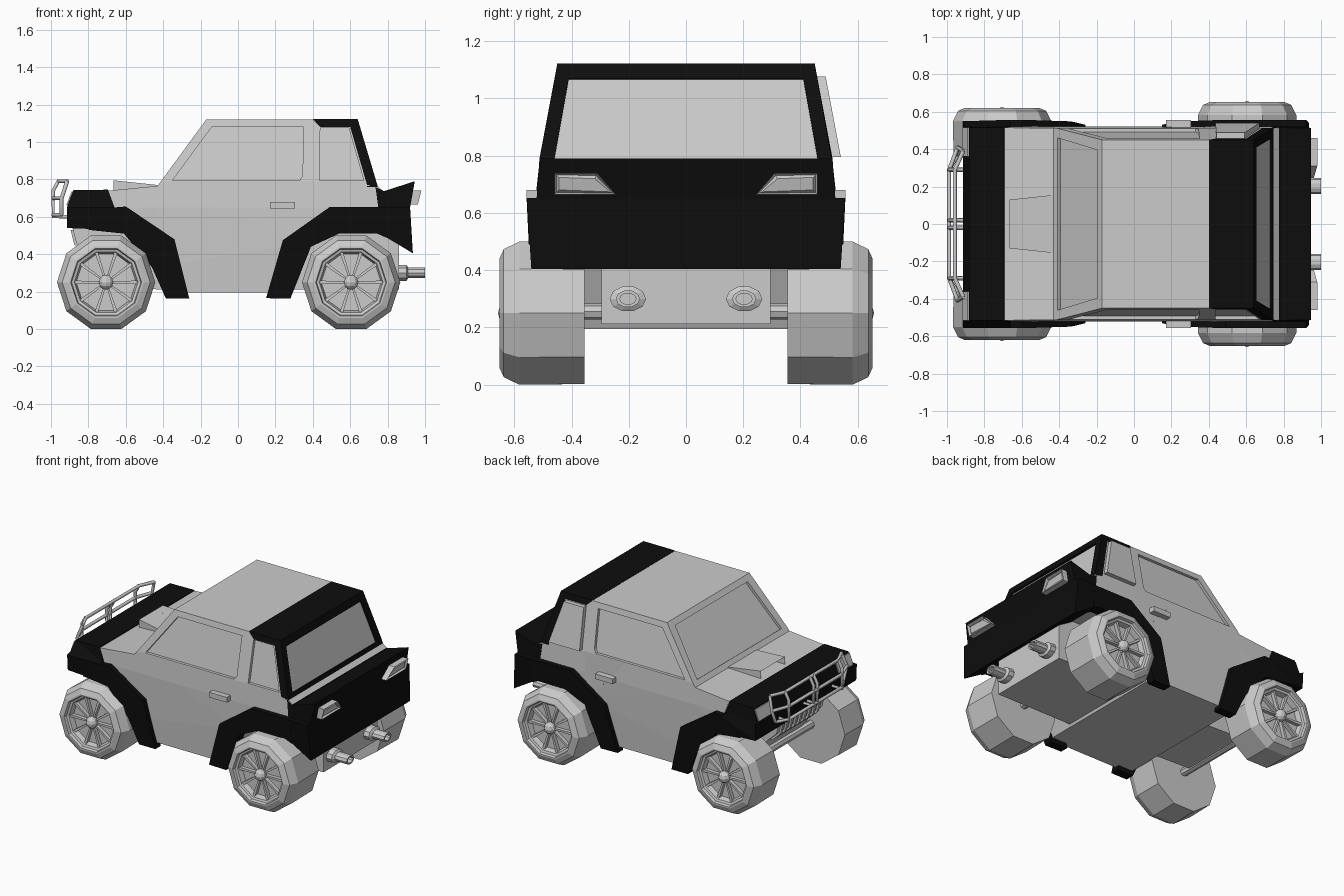
import bpy, bmesh
from math import pi, cos, sin
from mathutils import Vector, Matrix

if "Cube" in bpy.data.objects:
    bpy.data.objects.remove(bpy.data.objects["Cube"])

BLACK = bpy.data.materials.new("black_trim")
BLACK.diffuse_color = (0.004, 0.004, 0.004, 1)
BLACK.use_nodes = True
BLACK.node_tree.nodes["Principled BSDF"].inputs["Base Color"].default_value = BLACK.diffuse_color


def finish(name, bm, mat=None):
    bmesh.ops.recalc_face_normals(bm, faces=bm.faces[:])
    me = bpy.data.meshes.new(name)
    bm.to_mesh(me)
    bm.free()
    ob = bpy.data.objects.new(name, me)
    bpy.context.collection.objects.link(ob)
    if mat:
        me.materials.append(mat)
    return ob


def slab(bm, pts, vec):
    """Polygon extruded along a vector."""
    f = bm.faces.new([bm.verts.new(p) for p in pts])
    r = bmesh.ops.extrude_face_region(bm, geom=[f], use_keep_orig=True)
    vs = [v for v in r["geom"] if isinstance(v, bmesh.types.BMVert)]
    bmesh.ops.translate(bm, verts=vs, vec=vec)


def solid(name, pts, vec, mat=None):
    bm = bmesh.new()
    slab(bm, pts, vec)
    return finish(name, bm, mat)


def lerp(knots):
    """Half width as a piecewise linear function of height."""
    def f(z):
        if z <= knots[0][0]:
            return knots[0][1]
        for (a, u), (b, v) in zip(knots, knots[1:]):
            if z <= b:
                return u + (v - u) * (z - a) / (b - a)
        return knots[-1][1]
    f.cuts = [k[0] for k in knots]
    return f


def prism(name, pts, width, mat=None, inner=None):
    """Side profile spanning the car, or one piece per side when inner is set."""
    bm = bmesh.new()
    slab(bm, [(x, -1, z) for x, z in pts], (0, 2, 0))
    bmesh.ops.triangulate(bm, faces=bm.faces[:])
    for z in width.cuts:
        bmesh.ops.bisect_plane(bm, geom=bm.verts[:] + bm.edges[:] + bm.faces[:],
                               plane_co=(0, 0, z), plane_no=(0, 0, 1), dist=1e-5)
    base = [(v, v.co.y > 0) for v in bm.verts]
    if inner is None:
        for v, up in base:
            v.co.y = width(v.co.z) * (1 if up else -1)
    else:
        for v, up in base:
            v.co.y = width(v.co.z) if up else inner
        d = bmesh.ops.duplicate(bm, geom=bm.verts[:] + bm.edges[:] + bm.faces[:])
        for v in [g for g in d["geom"] if isinstance(g, bmesh.types.BMVert)]:
            v.co.y *= -1
    bmesh.ops.dissolve_limit(bm, angle_limit=0.005, verts=bm.verts[:], edges=bm.edges[:])
    return finish(name, bm, mat)


def box(name, lo, hi, mat=None):
    (a, b, c), (d, e, f) = lo, hi
    return solid(name, [(a, b, c), (d, b, c), (d, e, c), (a, e, c)], (0, 0, f - c), mat)


def lathe(bm, prof, n, axis, origin=(0, 0, 0), side=Vector((1, 0, 0))):
    """Spin (radius, along) points round an axis through the origin."""
    axis = Vector(axis)
    vs = [bm.verts.new(Vector(origin) + side * r + axis * t) for r, t in prof]
    es = [bm.edges.new(p) for p in zip(vs, vs[1:])]
    bmesh.ops.spin(bm, geom=vs + es, cent=origin, axis=axis, angle=2 * pi, steps=n)
    bmesh.ops.remove_doubles(bm, verts=bm.verts[:], dist=1e-4)


def cut(ob, pts, vec):
    c = solid("cutter", pts, vec)
    c.hide_render = True
    m = ob.modifiers.new("cut", 'BOOLEAN')
    m.operation, m.solver, m.object = 'DIFFERENCE', 'EXACT', c
    bpy.context.view_layer.objects.active = ob
    bpy.ops.object.modifier_apply(modifier=m.name)
    bpy.data.objects.remove(c)


# painted body with wheel arches
w = lerp([(.16, .50), (.5, .52), (.65, .52), (.79, .512), (1.12, .45)])
body = prism("body", [(-.87, .54), (-.61, .53), (-.46, .33), (-.38, .195), (.27, .195), (.39, .46),
                      (.54, .53), (.745, .53), (.88, .46), (.88, .70), (.78, .735), (.745, .765),
                      (.69, .77), (.60, 1.08), (.44, 1.08), (.40, 1.12), (-.17, 1.12),
                      (-.43, .765), (-.69, .74), (-.87, .735)], w)

# side window and windscreen recesses
for s in (1, -1):
    for win in ([(-.35, .795), (-.14, 1.08), (.35, 1.08), (.345, .82), (.33, .795)],
                [(.435, .795), (.44, 1.076), (.592, 1.076), (.672, .795)]):
        cut(body, [(x, s * (w(z) + .03), z) for x, z in win], (0, -s * .05, 0))
out = Vector((-.803, 0, .596))
cut(body, [Vector(p) + out * .03 for p in ((-.41, -.46, .797), (-.41, .46, .797),
                                          (-.195, .395, 1.087), (-.195, -.395, 1.087))], -out * .05)

# black rear roof hoop with tailgate window
hoop = prism("rear_roof_hoop", [(.40, 1.122), (.64, 1.122), (.748, .76), (.69, .76), (.60, 1.08),
                                (.44, 1.08)], w, BLACK)
back = Vector((.958, 0, .286))
rw = [Vector((.64 + (1.12 - z) * .3, y, z)) for y, z in ((-.46, .79), (.46, .79), (.41, 1.07), (-.41, 1.07))]
cut(hoop, [p + back * .03 for p in rw], -back * .05)
solid("rear_window", [p - back * .012 for p in rw], -back * .012)

# black front end, tail panels and wheel arch flares
trim = lerp([(.16, .53), (.4, .54), (.65, .557), (.66, .525), (.75, .515)])
prism("front_end", [(-.88, .742), (-.695, .745), (-.66, .65), (-.66, .53), (-.915, .54), (-.915, .65)],
      trim, BLACK)
prism("tail_spoiler", [(.735, .76), (.78, .737), (.945, .79), (.92, .65), (.75, .65)],
      lerp([(.65, .522), (.79, .512)]), BLACK)
prism("rear_bumper", [(.76, .652), (.92, .652), (.935, .405), (.76, .51)],
      lerp([(.4, .54), (.652, .557)]), BLACK)
fl = lerp([(.16, .53), (.4, .545), (.65, .557)])
prism("front_flares", [(-.66, .65), (-.60, .655), (-.34, .48), (-.26, .162), (-.385, .162), (-.46, .33),
                       (-.61, .51), (-.80, .53)], fl, BLACK, .47)
prism("rear_flares", [(.15, .165), (.24, .475), (.49, .652), (.79, .652), (.79, .49), (.745, .51),
                      (.54, .51), (.39, .44), (.28, .162)], fl, BLACK, .47)

# bonnet scoop with open mouth
bm = bmesh.new()
bmesh.ops.create_cube(bm, size=1)
for v in bm.verts:
    front, top = v.co.x < 0, v.co.z > 0
    v.co = ((-.665 if front else -.43), (.13 if front else .155) * (1 if v.co.y > 0 else -1),
            ((.795 if front else .77) if top else .735))
mouth = min(bm.faces, key=lambda f: f.calc_center_median().x)
bmesh.ops.inset_region(bm, faces=[mouth], thickness=.009)
bmesh.ops.translate(bm, verts=mouth.verts[:], vec=(.06, 0, 0))
finish("bonnet_scoop", bm)

# lamps and door handles
for s in (1, -1):
    solid("headlight", [(-.918, s * .36, .662), (-.918, s * .515, .662), (-.89, s * .515, .735),
                        (-.89, s * .36, .735)], (.03, 0, 0))
    bm = bmesh.new()
    slab(bm, [(.90, s * y, z) for y, z in ((.245, .665), (.31, .74), (.46, .74), (.46, .665))], (.07, 0, 0))
    lens = max(bm.faces, key=lambda f: f.calc_center_median().x)
    for t, d in ((.010, -.02), (.012, .012)):
        bmesh.ops.inset_region(bm, faces=[lens], thickness=t)
        bmesh.ops.translate(bm, verts=lens.verts[:], vec=(d, 0, 0))
    for v in bm.verts:
        v.co.x += (v.co.z - .70) * .25
    finish("tail_light", bm)
    box("door_handle", (.17, min(s * .5, s * .557), .645), (.305, max(s * .5, s * .557), .68))

# bull bar
cu = bpy.data.curves.new("bull_bar", 'CURVE')
cu.dimensions, cu.bevel_depth, cu.bevel_resolution, cu.use_fill_caps = '3D', .011, 1, True
bars = [[(x + .045, -e, z), (x, -.29, z), (x, .29, z), (x + .045, e, z)]
        for x, z, e in ((-.988, .61, .37), (-.988, .70, .41), (-.958, .79, .39))]
bars += [[(-.89, y, .60), (-.988, y, .60), (-.988, y, .74), (-.958, y, .795)] for y in (-.29, -.02, .02, .29)]
bars += [[(-.943, s * .37, .61), (-.943, s * .41, .70), (-.913, s * .39, .79)] for s in (1, -1)]
for pts in bars:
    sp = cu.splines.new('POLY')
    sp.points.add(len(pts) - 1)
    for p, c in zip(sp.points, pts):
        p.co = (*c, 1)
bpy.context.collection.objects.link(bpy.data.objects.new("bull_bar", cu))

# chassis boxes, ribbed skid plate, axles
box("rear_chassis", (.25, -.295, .212), (.86, .295, .52))
k = lerp([(.2, .25), (.6, .25)])
prism("front_chassis", [(-.885, .54), (-.865, .46), (-.80, .40), (-.66, .22), (-.36, .21), (-.36, .54)], k)
for i in range(9):
    y = -.2 + i * .05
    solid("skid_rib", [(-.895, y, .53), (-.875, y, .45), (-.81, y, .39), (-.79, y, .42), (-.86, y, .53)],
          (0, .02, 0))
for x in (-.705, .605):
    bm = bmesh.new()
    lathe(bm, [(0, -.45), (.028, -.45), (.028, .45), (0, .45)], 8, (0, 1, 0), (x, 0, .255))
    finish("axle", bm)

# twin exhausts, flattened vertically
for y in (-.203, .203):
    bm = bmesh.new()
    lathe(bm, [(0, -.05), (.045, -.05), (.045, .05), (.03, .06), (.03, .15), (.02, .15), (.02, .06), (0, .06)],
          10, (1, 0, 0), side=Vector((0, 1, 0)))
    bmesh.ops.scale(bm, vec=(1, 1.42, 1), verts=bm.verts[:])
    bmesh.ops.translate(bm, vec=(.85, y, .3), verts=bm.verts[:])
    finish("exhaust", bm)

# ten-sided wheels with spokes and hubs
for x, yo in ((-.705, .62), (.605, .652)):
    for s in (1, -1):
        ax, c = Vector((0, s, 0)), Vector((x, s * yo, .25))
        bm = bmesh.new()
        lathe(bm, [(0, .355 - yo), (.26, .355 - yo), (.263, -.07), (.235, -.015), (.20, 0), (.19, 0),
                   (.185, -.02), (.17, -.025), (.16, -.06), (0, -.06)], 10, ax, c)
        finish("tyre_and_rim", bm)
        bm = bmesh.new()
        for i in range(10):
            a = i * pi / 5
            u, t = Vector((cos(a), 0, sin(a))), Vector((-sin(a), 0, cos(a)))
            slab(bm, [c - ax * .06 + u * r + t * q for r, q in ((.02, -.005), (.168, -.009), (.168, .009), (.02, .005))],
                 ax * .025)
        bmesh.ops.create_uvsphere(bm, u_segments=10, v_segments=6, radius=.04,
                                  matrix=Matrix.Translation(c - ax * .035))
        finish("spokes_and_hub", bm)
